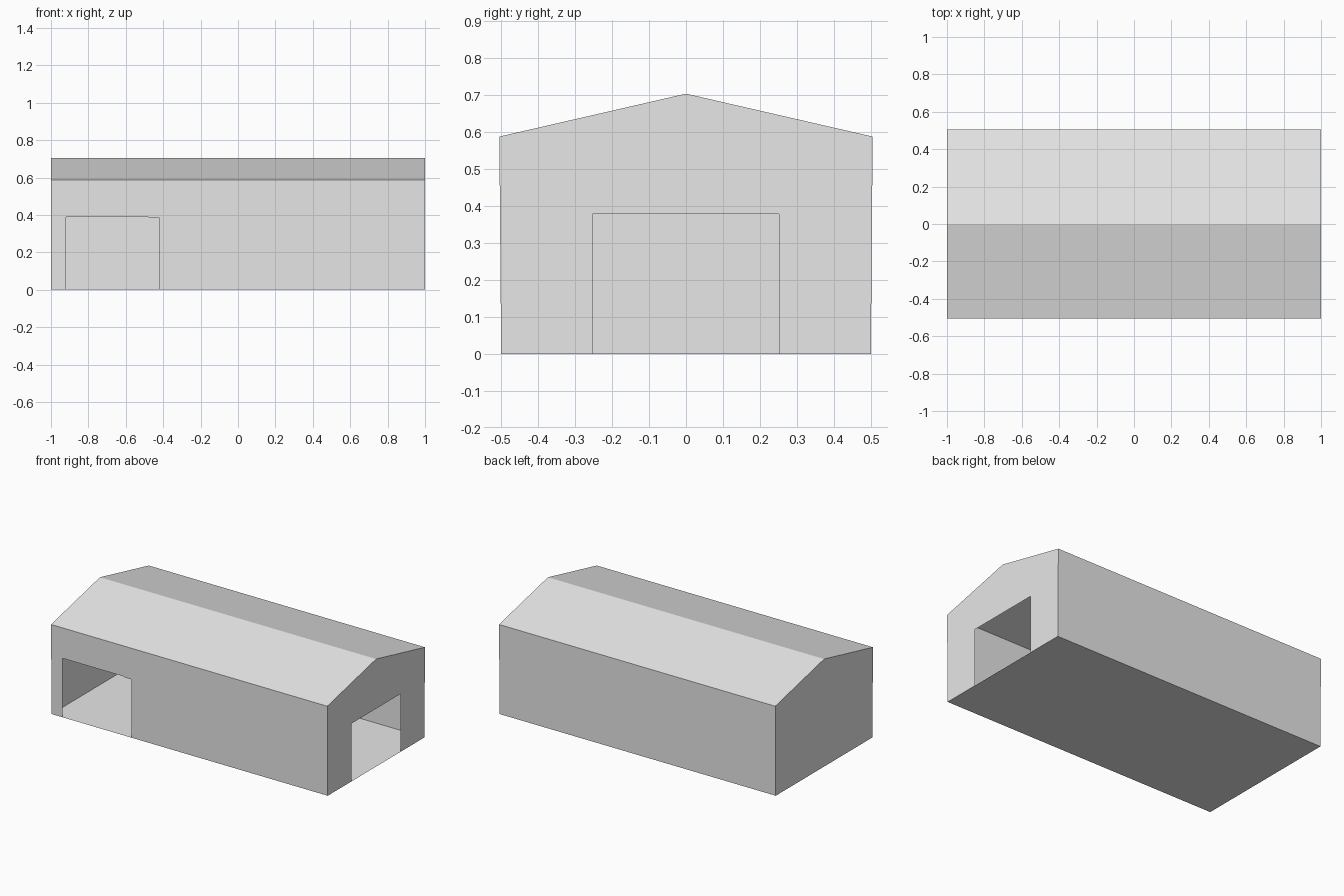
import bpy

if "Cube" in bpy.data.objects:
    bpy.data.objects.remove(bpy.data.objects["Cube"])

EAVE, RIDGE = 0.588, 0.704
BASE_Y, EAVE_Y = 0.50, 0.505

grey = bpy.data.materials.new("plain grey")
grey.diffuse_color = (0.8, 0.8, 0.8, 1.0)
grey.use_nodes = True
grey.node_tree.nodes["Principled BSDF"].inputs["Base Color"].default_value = grey.diffuse_color


def panel(name, points):
    """One flat sheet from its outline, wound anticlockwise seen from outside."""
    mesh = bpy.data.meshes.new(name)
    mesh.from_pydata(points, [], [tuple(range(len(points)))])
    mesh.materials.append(grey)
    obj = bpy.data.objects.new(name, mesh)
    bpy.context.collection.objects.link(obj)
    return obj


def side_wall(name, side, outline):
    """Long wall leaning out very slightly towards the eave."""
    lean = (EAVE_Y - BASE_Y) / EAVE
    panel(name, [(x, side * (BASE_Y + lean * z), z) for x, z in outline])


# Floor
panel("floor", [(-1, -BASE_Y, 0), (-1, BASE_Y, 0), (1, BASE_Y, 0), (1, -BASE_Y, 0)])

# Front wall with the doorway notched out near its left end
doorway = [(-0.92, 0), (-0.92, 0.388), (-0.48, 0.388), (-0.47, 0.383),
           (-0.42, 0.383), (-0.422, 0)]
side_wall("front_wall", -1, [(-1, 0)] + doorway + [(1, 0), (1, EAVE), (-1, EAVE)])

# Plain back wall
side_wall("back_wall", 1, [(1, 0), (-1, 0), (-1, EAVE), (1, EAVE)])

# Gable ends, the right one with a wide central doorway
gable_top = [(BASE_Y, 0), (EAVE_Y, EAVE), (0, RIDGE), (-EAVE_Y, EAVE), (-BASE_Y, 0)]
gable_door = [(-0.253, 0), (-0.253, 0.379), (0.251, 0.379), (0.251, 0)]
panel("right_gable", [(1, y, z) for y, z in gable_top + gable_door])
panel("left_gable", [(-1, y, z) for y, z in reversed(gable_top)])

# Roof slopes
panel("front_roof", [(-1, -EAVE_Y, EAVE), (1, -EAVE_Y, EAVE), (1, 0, RIDGE), (-1, 0, RIDGE)])
panel("back_roof", [(1, EAVE_Y, EAVE), (-1, EAVE_Y, EAVE), (-1, 0, RIDGE), (1, 0, RIDGE)])
